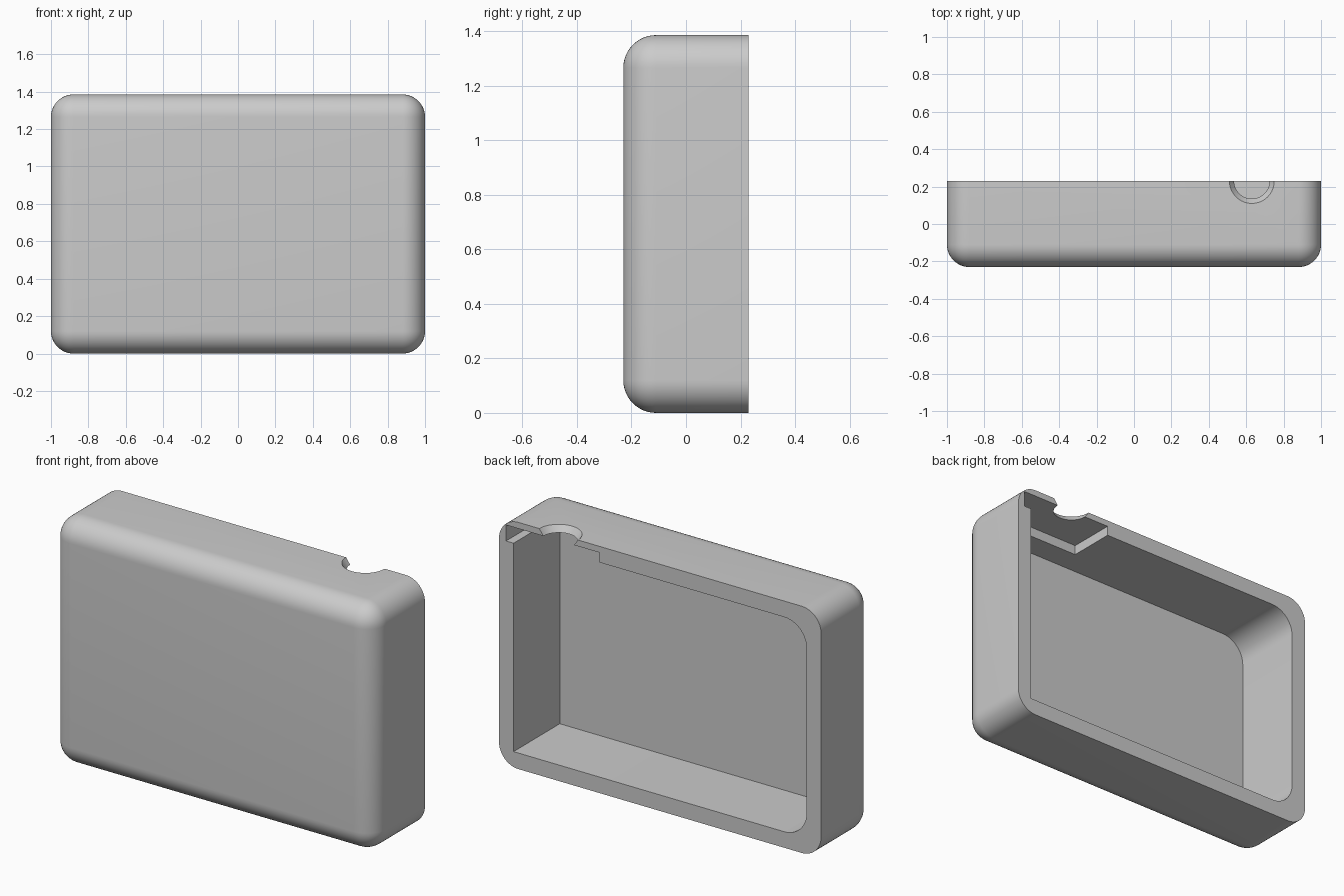
import bpy, bmesh, math
from mathutils import Vector, Matrix

old = bpy.data.objects.get("Cube")
if old:
    bpy.data.objects.remove(old, do_unlink=True)

H, BACK, R = 1.385, 0.23, 0.12

grey = bpy.data.materials.new("light grey")
grey.use_nodes = True
grey.diffuse_color = (0.6, 0.6, 0.6, 1)
grey.node_tree.nodes["Principled BSDF"].inputs["Base Color"].default_value = (0.6, 0.6, 0.6, 1)


def finish(bm, name):
    bmesh.ops.recalc_face_normals(bm, faces=bm.faces[:])
    mesh = bpy.data.meshes.new(name)
    bm.to_mesh(mesh)
    bm.free()
    mesh.materials.append(grey)
    ob = bpy.data.objects.new(name, mesh)
    bpy.context.collection.objects.link(ob)
    return ob


def block(name, lo, hi, radius=0, rounded=None):
    """Box between two corners; edges chosen by the rule 'rounded' are filleted."""
    lo, hi = Vector(lo), Vector(hi)
    bm = bmesh.new()
    bmesh.ops.create_cube(bm, size=1)
    bmesh.ops.scale(bm, vec=hi - lo, verts=bm.verts)
    bmesh.ops.translate(bm, vec=(lo + hi) / 2, verts=bm.verts)
    if rounded:
        edges = [e for e in bm.edges if rounded(*[v.co for v in e.verts])]
        bmesh.ops.bevel(bm, geom=edges, offset=radius, segments=12,
                        profile=0.5, affect='EDGES')
    return finish(bm, name)


def along_y(a, b):
    return abs(a.y - b.y) > 0.1


# Outer body: every edge rounded except the rim at the back
shell = block("case_shell", (-1, -0.23, 0), (1, BACK, H), R,
              lambda a, b: min(a.y, b.y) < 0)

# Main cavity, rounded only at the two corners of the -x end
cavity = block("cavity_cutter", (-0.91, -0.18, 0.09), (0.91, 0.4, H - 0.09), 0.14,
               lambda a, b: along_y(a, b) and a.x < 0)

# Pocket that thins the walls around the port
pocket = block("pocket_cutter", (0.377, -0.04, 1.26), (0.957, 0.4, 1.35))

# Countersunk half-round port through the top wall
bm = bmesh.new()
bmesh.ops.create_cone(bm, cap_ends=True, segments=64, radius1=0.07, radius2=0.145,
                      depth=0.105, matrix=Matrix.Translation((0.63, BACK, 1.3675)))
port = finish(bm, "port_cutter")

bpy.context.view_layer.objects.active = shell
for cutter in (cavity, pocket, port):
    cutter.hide_render = True
    mod = shell.modifiers.new("cut", 'BOOLEAN')
    mod.operation = 'DIFFERENCE'
    mod.solver = 'EXACT'
    mod.object = cutter
    bpy.ops.object.modifier_apply(modifier=mod.name)
    bpy.data.objects.remove(cutter, do_unlink=True)

bpy.ops.object.select_all(action='DESELECT')
shell.select_set(True)
bpy.ops.object.shade_smooth_by_angle(angle=math.radians(30))
